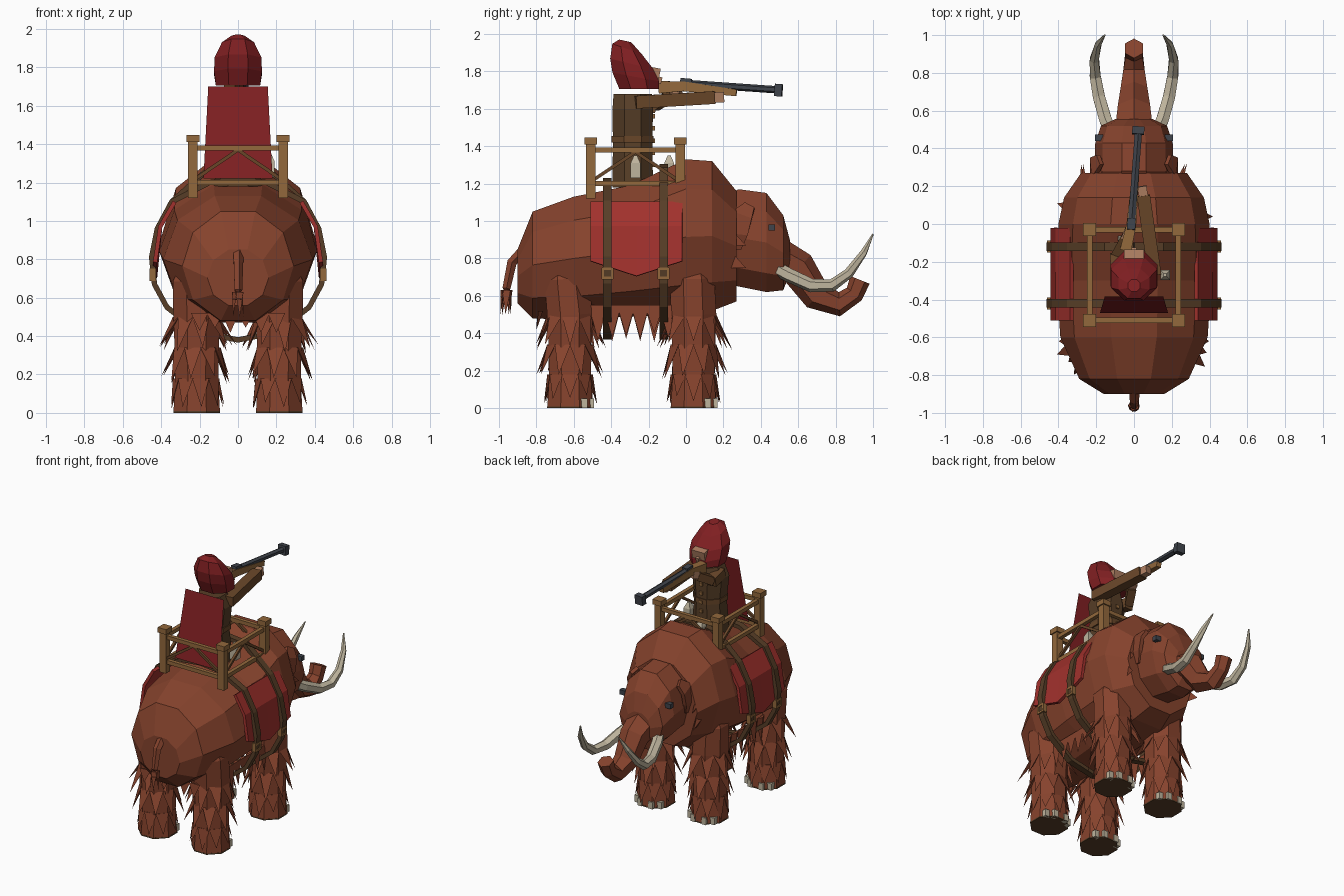
import bpy, bmesh, math, random
from mathutils import Vector as V

random.seed(4)
if "Cube" in bpy.data.objects:
    bpy.data.objects.remove(bpy.data.objects["Cube"])


def material(name, rgb):
    m = bpy.data.materials.new(name)
    m.use_nodes = True
    m.diffuse_color = (*rgb, 1)
    m.node_tree.nodes["Principled BSDF"].inputs["Base Color"].default_value = (*rgb, 1)
    return m


FUR = material("rust fur", (.24, .056, .026))
RED = material("cloth red", (.36, .031, .026))
CRIMSON = material("dark crimson", (.22, .014, .016))
LEATHER = material("dark leather", (.095, .048, .02))
SLEEVE = material("sleeve brown", (.14, .062, .022))
WOOD = material("golden wood", (.29, .14, .045))
IVORY = material("ivory", (.52, .46, .34))
STEEL = material("gunmetal", (.05, .057, .07))
SKIN = material("skin", (.42, .21, .12))


def finish(name, bm, mat):
    bmesh.ops.recalc_face_normals(bm, faces=bm.faces)
    me = bpy.data.meshes.new(name)
    bm.to_mesh(me)
    bm.free()
    me.materials.append(mat)
    ob = bpy.data.objects.new(name, me)
    bpy.context.collection.objects.link(ob)
    return ob


def loft(name, rings, mat):
    """Skin a list of point rings and cap both ends."""
    bm = bmesh.new()
    vs = [[bm.verts.new(p) for p in r] for r in rings]
    n = len(vs[0])
    for a, b in zip(vs, vs[1:]):
        for i in range(n):
            bm.faces.new((a[i], a[(i + 1) % n], b[(i + 1) % n], b[i]))
    bm.faces.new(vs[0])
    bm.faces.new(vs[-1])
    return finish(name, bm, mat)


def sweep(name, pts, sizes, mat, n=4, up=(0, 0, 1)):
    """Sweep an n-sided section of half sizes (side, up) along points."""
    pts = [V(p) for p in pts]
    if len(sizes) == 1:
        sizes = sizes * len(pts)
    k = 1 / math.cos(math.pi / n)
    rings = []
    for i, (p, (w, h)) in enumerate(zip(pts, sizes)):
        t = (pts[min(i + 1, len(pts) - 1)] - pts[max(i - 1, 0)]).normalized()
        u = V((0, 1, 0)) if abs(t.dot(V(up))) > .99 else V(up)
        s = t.cross(u).normalized()
        u = s.cross(t)
        angles = [math.tau * (j + .5) / n for j in range(n)]
        rings.append([p + s * w * k * math.cos(a) + u * h * k * math.sin(a) for a in angles])
    return loft(name, rings, mat)


def beam(name, a, b, w, h, mat):
    return sweep(name, [a, b], [(w, h)], mat)


def barrel(name, stations, n, mat):
    """Flat-topped loft along y from (y, top, bottom, half width)."""
    return loft(name, [[(w * math.cos(math.tau * i / n), y,
                         (t + b) / 2 + (t - b) / 2 * math.sin(math.tau * i / n) / math.cos(math.pi / n))
                        for i in range(n)] for y, t, b, w in stations], mat)


def spike(bm, root, tip, side, width, depth=.025):
    root, tip, side = V(root), V(tip), V(side).normalized() * width / 2
    inward = side.cross(tip - root).normalized() * depth
    a, b, c, d = [bm.verts.new(p) for p in (root - side, root + side, root + inward, tip)]
    for f in ((a, b, d), (b, c, d), (c, a, d), (a, c, b)):
        bm.faces.new(f)


# Body and head
barrel("body", [(-.9, .85, .56, .16), (-.82, 1.05, .48, .29), (-.6, 1.13, .47, .39),
                (-.3, 1.19, .49, .41), (0, 1.33, .5, .4), (.14, 1.32, .52, .37), (.27, 1.16, .57, .28)], 10, FUR)
barrel("head", [(.2, 1.12, .67, .22), (.28, 1.17, .65, .21), (.43, 1.15, .62, .205),
                (.52, 1.03, .63, .175), (.555, .9, .72, .1)], 10, FUR)
sweep("trunk", [(0, .48, .8), (0, .6, .745), (0, .7, .6), (0, .82, .555), (0, .9, .61), (0, .93, .685)],
      [(r, r) for r in (.1, .085, .07, .056, .045, .048)], FUR, 6)
sweep("tail", [(0, -.88, .83), (0, -.93, .78), (0, -.96, .64), (0, -.965, .59)],
      [(.024, .024), (.022, .022), (.018, .018), (.025, .025)], FUR, 5)

fur = bmesh.new()
for a in range(5):
    c, s = math.cos(a * math.tau / 5), math.sin(a * math.tau / 5)
    spike(fur, (c * .024, -.96 + s * .024, .63), (c * .03, -.965 + s * .03, .5), (-s, c, 0), .045, .015)

for sx in (-1, 1):
    # Face details
    sweep("tusk", [(sx * x, y, z) for x, y, z in ((.11, .46, .76), (.15, .55, .71), (.185, .67, .655),
          (.205, .78, .655), (.21, .87, .72), (.19, .95, .83), (.155, 1.0, .93))],
          [(r, r) for r in (.033, .033, .032, .029, .024, .017, .004)], IVORY, 6)
    beam("eye", (sx * .185, .44, .965), (sx * .185, .475, .965), .022, .017, STEEL)
    sweep("ear", [(sx * .18, .34, 1.08), (sx * .215, .3, 1.03), (sx * .22, .28, .93), (sx * .2, .28, .85)],
          [(.012, .03), (.014, .055), (.014, .05), (.008, .015)], FUR, 4, (0, 1, 0))
    # Neck tufts
    for z, x in ((.8, .26), (.92, .25), (1.03, .21)):
        spike(fur, (sx * x, .23, z), (sx * x * 1.08, .32, z - .05), (0, 0, 1), .1)
    # Belly fringe
    for i in range(6):
        y = -.47 + i * .075
        spike(fur, (sx * .27, y, .55), (sx * .28, y, .35 + random.uniform(0, .05)), (0, 1, 0), .1)
    # Legs with shaggy rings, soles and nails
    for part, cy, lean in (("rear_leg", -.62, -.02), ("front_leg", .04, -.005)):
        cx = sx * .215
        sweep(part, [(cx, cy, .008), (cx, cy, .16), (cx, cy, .34), (cx, cy, .5), (cx * 1.03, cy + lean, .69),
                     (cx, cy + lean, .75)],
              [(r, r) for r in (.121, .112, .115, .122, .117, .09)], FUR, 8)
        sweep("sole", [(cx, cy, 0), (cx, cy, .009)], [(.122, .122)], LEATHER, 8)
        for a in (40, 68, 112, 140):
            c, s = math.cos(math.radians(a)), math.sin(math.radians(a))
            beam("toenail", (cx + c * .118, cy + s * .118, 0), (cx + c * .118, cy + s * .118, .05), .018, .018, IVORY)
        for top, tip, out, turn in ((.5, .33, .08, 0), (.34, .17, .055, .35), (.18, .04, .02, 0)):
            for i in range(9):
                a = math.tau * i / 9 + turn
                c, s = math.cos(a), math.sin(a)
                r, e = .116, .125 + out * random.uniform(.6, 1.1)
                spike(fur, (cx + c * r, cy + s * r, top), (cx + c * e, cy + s * e, tip + random.uniform(-.02, .03)),
                      (-s, c, 0), .09)

# Rump fringe
for i in range(6):
    x = -.2 + i * .08
    spike(fur, (x, -.79, .52), (x, -.8, .41 + random.uniform(0, .04)), (1, 0, 0), .09)
finish("shaggy_fur", fur, FUR)

# Saddle cloths
for sx in (-1, 1):
    bm = bmesh.new()
    rows = [[bm.verts.new((sx * x, y, z - (drop if y == -.265 else 0))) for y in (-.51, -.265, -.02)]
            for x, z, drop in ((.33, 1.1, 0), (.405, .97, 0), (.432, .785, .08))]
    for a, b in zip(rows, rows[1:]):
        for i in range(2):
            bm.faces.new((a[i], a[i + 1], b[i + 1], b[i]))
    cloth = finish("saddle_cloth", bm, RED)
    solid = cloth.modifiers.new("thickness", "SOLIDIFY")
    solid.thickness = .022
    solid.offset = 0

# Girth straps and buckles
half = [(0, 1.215), (.15, 1.2), (.345, 1.1), (.42, .96), (.45, .81), (.435, .67), (.37, .55), (.2, .42), (0, .38)]
for y, lift in ((-.42, 0), (-.12, .075)):
    loop = [(x, y, z + (lift if x < .3 and z > 1 else 0)) for x, z in half]
    loop += [(-x, py, z) for x, py, z in reversed(loop[:-1])]
    sweep("girth_strap", loop, [(.014, .023)], LEATHER, 4, (0, 1, 0))
    for sx in (-1, 1):
        for d in (-1, 1):
            beam("buckle", (sx * .444, y - .03, .72 + d * .025), (sx * .444, y + .03, .72 + d * .025), .016, .007, WOOD)
            beam("buckle_side", (sx * .444, y + d * .025, .69), (sx * .444, y + d * .025, .75), .016, .007, WOOD)

# Riding frame
X, BACK, FRONT = .235, -.51, -.03
corners = [(-X, BACK), (X, BACK), (X, FRONT), (-X, FRONT)]
for i, (x, y) in enumerate(corners):
    x2, y2 = corners[(i + 1) % 4]
    mx, my = (x + x2) / 2, (y + y2) / 2
    beam("frame_post", (x, y, 1.12), (x, y, 1.42), .025, .025, WOOD)
    beam("post_cap", (x, y, 1.41), (x, y, 1.447), .034, .034, WOOD)
    for z in (1.2, 1.38):
        beam("frame_rail", (x, y, z), (x2, y2, z), .014, .014, WOOD)
    for ex, ey in ((x, y), (x2, y2)):
        beam("frame_brace", (mx, my, 1.37), (ex, ey, 1.21), .009, .009, SLEEVE)

# Rider: coat, belt, buttons, pouches, cape
sweep("coat", [(0, -.285, z) for z in (1.18, 1.42, 1.6, 1.68)],
      [(.125, .108), (.1, .106), (.12, .108), (.085, .102)], LEATHER, 8)
sweep("belt", [(0, -.285, 1.42), (0, -.285, 1.455)], [(.11, .112)], SLEEVE, 8)
for i in range(5):
    beam("button", (0, -.18, 1.3 + i * .065), (0, -.166, 1.3 + i * .065), .012, .012, WOOD)
for x, y in ((.165, -.27), (-.06, -.09)):
    sweep("pouch", [(x, y, 1.23), (x, y, 1.31), (x, y, 1.35)],
          [(.026, .026), (.026, .026), (.008, .008)], IVORY)
bm = bmesh.new()
bm.faces.new([bm.verts.new(p) for p in ((-.18, -.47, 1.22), (.18, -.47, 1.22), (.155, -.385, 1.7), (-.155, -.385, 1.7))])
finish("cape", bm, CRIMSON)

# Hood and face
loft("hood", [[(w * math.cos(a), y + d * math.sin(a), z + tilt * math.sin(a))
               for a in (math.tau * (i + .5) / 8 for i in range(8))]
              for y, z, w, d, tilt in ((-.25, 1.705, .125, .115, 0), (-.268, 1.77, .135, .135, -.025),
                                       (-.29, 1.84, .132, .125, -.03), (-.315, 1.92, .09, .085, -.03),
                                       (-.325, 1.963, .035, .035, -.008))], CRIMSON)
beam("face", (0, -.2, 1.77), (0, -.145, 1.76), .052, .055, SKIN)
beam("nose", (0, -.15, 1.755), (0, -.13, 1.75), .012, .018, SKIN)

# Arms and hands
beam("left_arm", (.11, -.27, 1.635), (.05, .15, 1.66), .035, .034, SLEEVE)
beam("left_hand", (.05, .15, 1.66), (.042, .2, 1.663), .024, .028, SKIN)
beam("right_upper_arm", (-.09, -.28, 1.635), (-.095, -.16, 1.61), .032, .034, SLEEVE)
beam("right_forearm", (-.095, -.17, 1.615), (-.04, -.07, 1.675), .028, .028, SLEEVE)
beam("right_hand", (-.045, -.08, 1.68), (-.025, -.03, 1.695), .024, .024, SKIN)

# Long gun
sweep("gun_stock", [(-.045, -.14, 1.715), (-.015, -.01, 1.72), (.01, .27, 1.685)],
      [(.03, .033), (.026, .026), (.018, .018)], WOOD)
sweep("gun_barrel", [(-.015, -.02, 1.737), (.023, .48, 1.702)], [(.019, .017)], STEEL, 6)
beam("gun_lock", (-.016, -.03, 1.745), (-.012, .03, 1.74), .022, .02, STEEL)
beam("gun_muzzle", (.021, .475, 1.701), (.024, .515, 1.698), .032, .033, STEEL)
